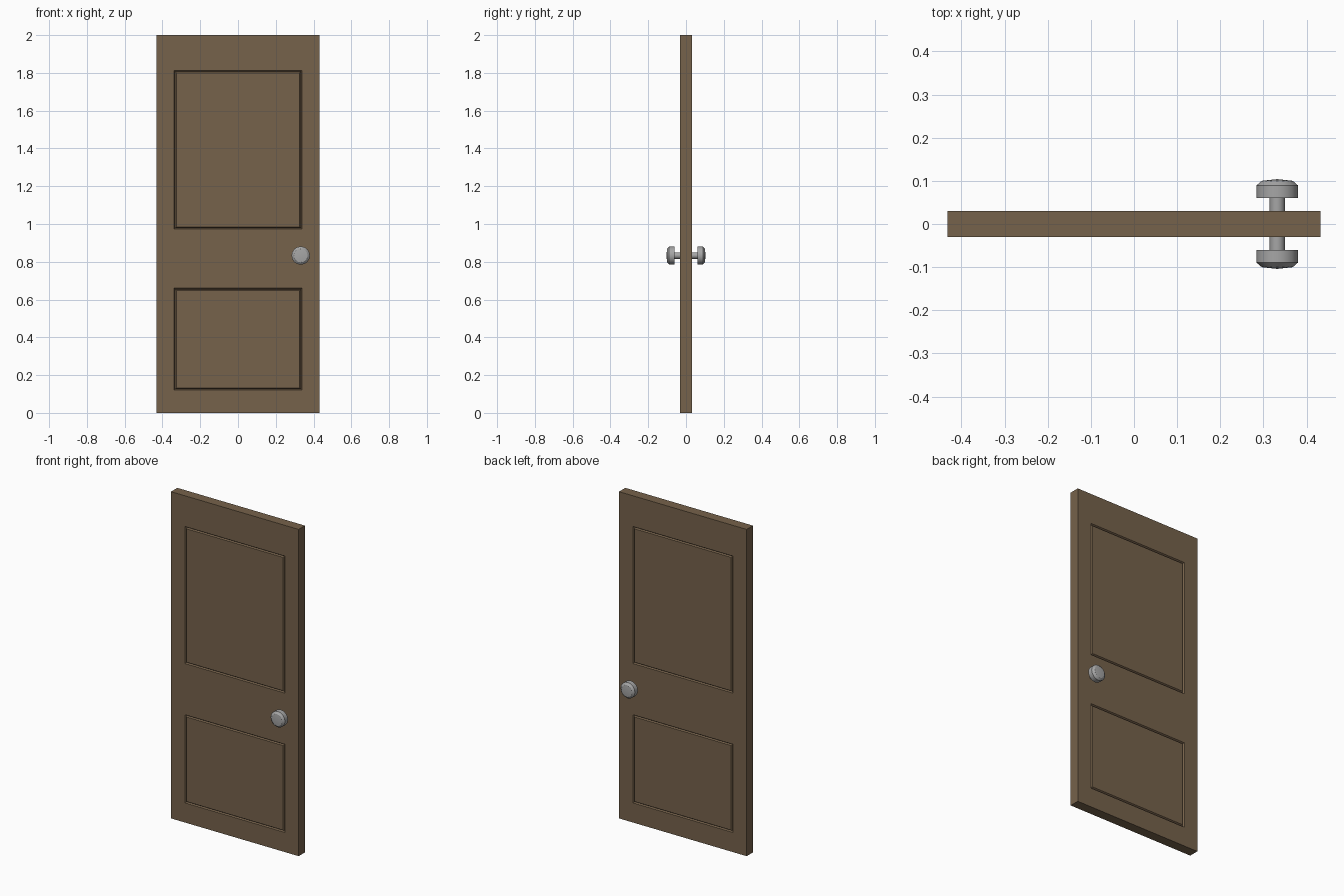
import bpy, bmesh, math
from mathutils import Matrix, Vector

if "Cube" in bpy.data.objects:
    bpy.data.objects.remove(bpy.data.objects["Cube"])


def material(name, rgb):
    m = bpy.data.materials.new(name)
    m.diffuse_color = (*rgb, 1)
    m.use_nodes = True
    m.node_tree.nodes["Principled BSDF"].inputs["Base Color"].default_value = m.diffuse_color
    return m


def make_object(name, bm, mat):
    me = bpy.data.meshes.new(name)
    bm.to_mesh(me)
    bm.free()
    me.materials.append(mat)
    ob = bpy.data.objects.new(name, me)
    bpy.context.collection.objects.link(ob)
    return ob


wood = material("brown wood", (0.18, 0.122, 0.07))
metal = material("grey metal", (0.38, 0.38, 0.38))

# Door slab, cut along the panel edges on both sides
HALF_W, HALF_T, PANEL_W = 0.432, 0.0305, 0.338
panels = [(0.12, 0.66), (0.973, 1.812)]
bm = bmesh.new()
bmesh.ops.create_cube(bm, size=1, matrix=Matrix.Translation((0, 0, 1))
                      @ Matrix.Diagonal((HALF_W * 2, HALF_T * 2, 2, 1)))
cuts = [((x, 0, 0), (1, 0, 0)) for x in (-PANEL_W, PANEL_W)]
cuts += [((0, 0, z), (0, 0, 1)) for p in panels for z in p]
for co, no in cuts:
    bmesh.ops.bisect_plane(bm, geom=bm.verts[:] + bm.edges[:] + bm.faces[:],
                           plane_co=co, plane_no=no)

# Panels outlined by a narrow V-shaped groove
faces = []
for f in bm.faces:
    c = f.calc_center_median()
    if abs(f.normal.y) > 0.9 and abs(c.x) < PANEL_W and any(a < c.z < b for a, b in panels):
        faces.append(f)
for depth in (-0.008, 0.008):
    bmesh.ops.inset_individual(bm, faces=faces, thickness=0.008, depth=depth)
make_object("door_slab", bm, wood)

# Knobs: turned profile (radius, distance from door centre), one on each face
profile = [(0.0174, 0.028), (0.0174, 0.06), (0.0486, 0.06), (0.0486, 0.089),
           (0.036, 0.1), (0, 0.104)]
for name, side in (("front_knob", -1), ("back_knob", 1)):
    bm = bmesh.new()
    vs = [bm.verts.new((r, side * y, 0)) for r, y in profile]
    es = [bm.edges.new(e) for e in zip(vs, vs[1:])]
    bmesh.ops.spin(bm, geom=vs + es, cent=(0, 0, 0), axis=(0, 1, 0),
                   angle=math.tau, steps=16)
    bmesh.ops.remove_doubles(bm, verts=bm.verts, dist=1e-5)
    bmesh.ops.recalc_face_normals(bm, faces=bm.faces)
    # the open mesh must face outwards: check the cap
    tip = max(bm.faces, key=lambda f: abs(f.calc_center_median().y))
    if tip.normal.dot(Vector((0, side, 0))) < 0:
        bmesh.ops.reverse_faces(bm, faces=bm.faces)
    ob = make_object(name, bm, metal)
    ob.location = (0.332, 0, 0.833)
    bpy.ops.object.select_all(action='DESELECT')
    ob.select_set(True)
    bpy.context.view_layer.objects.active = ob
    bpy.ops.object.shade_smooth_by_angle(angle=math.radians(30))
